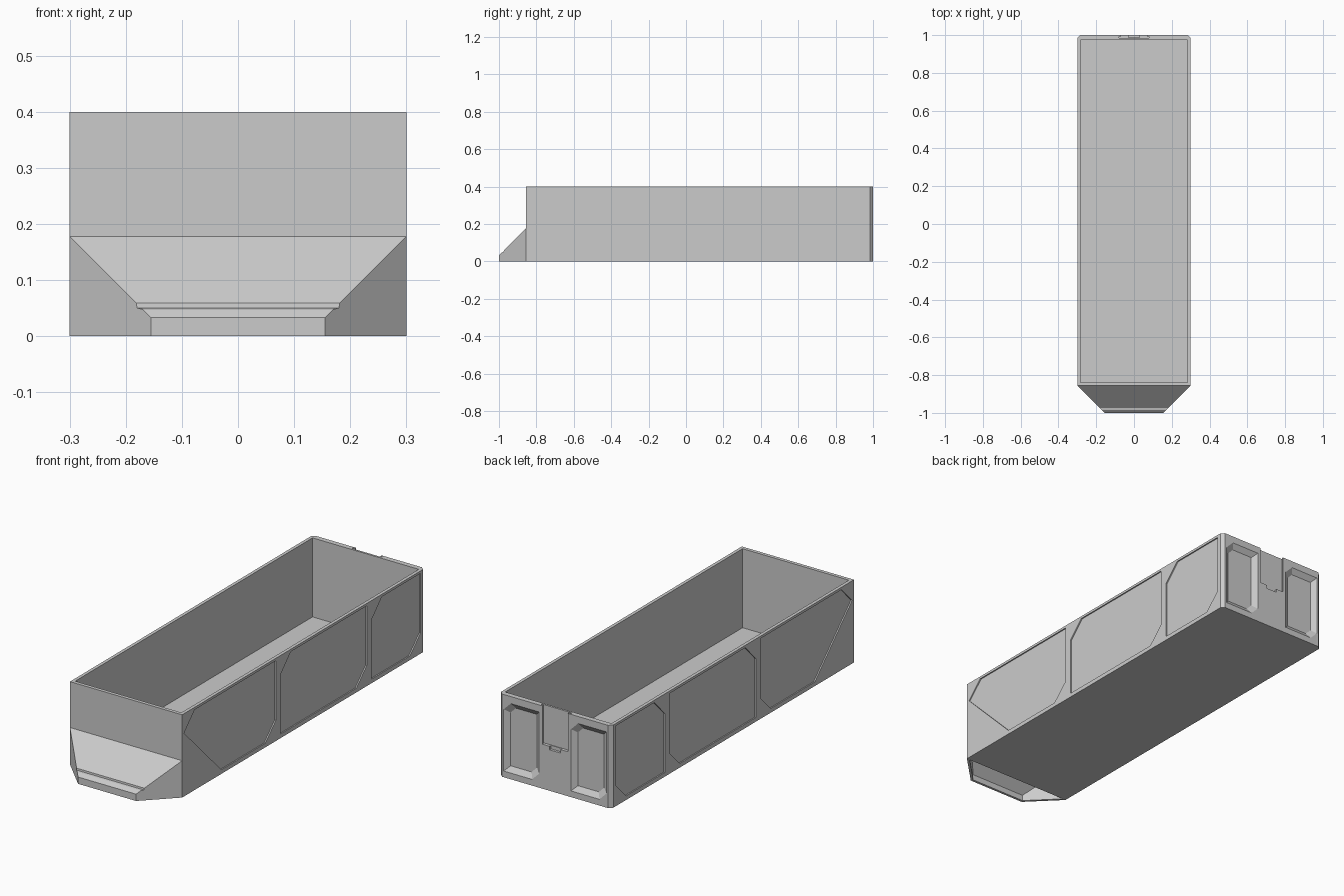
import bpy, bmesh

if "Cube" in bpy.data.objects:
    bpy.data.objects.remove(bpy.data.objects["Cube"])


def loft(name, ring_a, ring_b):
    """Closed solid between two matching rings of 3D points."""
    bm = bmesh.new()
    a = [bm.verts.new(p) for p in ring_a]
    b = [bm.verts.new(p) for p in ring_b]
    bm.faces.new(a)
    bm.faces.new(b)
    n = len(a)
    for i in range(n):
        j = (i + 1) % n
        bm.faces.new((a[i], a[j], b[j], b[i]))
    bmesh.ops.recalc_face_normals(bm, faces=bm.faces)
    me = bpy.data.meshes.new(name)
    bm.to_mesh(me)
    bm.free()
    ob = bpy.data.objects.new(name, me)
    bpy.context.collection.objects.link(ob)
    return ob


def cut(target, cutter):
    """Subtract the cutter from the target and delete the cutter."""
    cutter.hide_render = True
    mod = target.modifiers.new("cut", 'BOOLEAN')
    mod.operation = 'DIFFERENCE'
    mod.solver = 'EXACT'
    mod.object = cutter
    bpy.context.view_layer.objects.active = target
    bpy.ops.object.modifier_apply(modifier=mod.name)
    bpy.data.objects.remove(cutter, do_unlink=True)


def upright(name, pts, z0, z1):
    return loft(name, [(x, y, z0) for x, y in pts], [(x, y, z1) for x, y in pts])


W, FRONT, BACK, H = 0.3, -0.855, 1.0, 0.4

# bin body with chamfered back corners, hollowed from the top
c = 0.016
body = upright("bin_body", [(-W, FRONT), (W, FRONT), (W, BACK - c), (W - c, BACK),
                            (-W + c, BACK), (-W, BACK - c)], 0, H)
cut(body, upright("cavity", [(-0.284, -0.838), (0.284, -0.838),
                             (0.284, 0.975), (-0.284, 0.975)], 0.018, H + 0.1))

# shallow side panels, mirrored left and right
d = 0.006
panels = [[(-0.84, 0.305), (-0.76, 0.388), (-0.14, 0.388), (-0.14, 0.10),
           (-0.22, 0.02), (-0.555, 0.02)]]
for y0, y1 in ((-0.105, 0.555), (0.59, 0.965)):
    panels.append([(y0, 0.305), (y0 + 0.08, 0.388), (y1, 0.388), (y1, 0.10),
                   (y1 - 0.08, 0.02), (y0, 0.02)])
for s in (-1, 1):
    for pts in panels:
        cut(body, loft("panel", [(s * (W - d), y, z) for y, z in pts],
                       [(s * (W + 0.05), y, z) for y, z in pts]))


# two bevelled pockets in the back wall
def pocket_ring(cx, inset, y):
    x0, x1 = cx - 0.095 + inset, cx + 0.095 - inset
    z0, z1 = 0.03 + inset, 0.366 - inset
    k = 0.038 - 0.4 * inset
    return [(x0, y, z0 + k), (x0 + k, y, z0), (x1, y, z0),
            (x1, y, z1 - k), (x1 - k, y, z1), (x0, y, z1)]


depth, slope = 0.018, 0.025
for cx in (-0.18, 0.18):
    over = 0.1
    cut(body, loft("pocket", pocket_ring(cx, slope, BACK - depth),
                   pocket_ring(cx, -over * slope, BACK + over * depth)))

# dovetail slot in the middle of the back wall, with a small catch notch
cut(body, upright("slot", [(-0.08, 0.985), (0.08, 0.985), (0.08, 0.992), (0.068, 0.992),
                           (0.068, 1.05), (-0.068, 1.05), (-0.068, 0.992), (-0.08, 0.992)],
                  0.215, H + 0.05))
cut(body, upright("catch", [(-0.03, 0.988), (0.03, 0.988), (0.03, 1.05), (-0.03, 1.05)],
                  0.198, 0.23))


# tapered front grip, hollow underneath
def grip(name, profile, half_at_zero):
    rings = [[(s * (y + half_at_zero), y, z) for y, z in profile] for s in (-1, 1)]
    return loft(name, *rings)


front_grip = grip("front_grip", [(FRONT, 0), (-1, 0), (-1, 0.033), (-0.985, 0.048),
                                 (-0.975, 0.05), (-0.974, 0.059), (FRONT, 0.178)], 1.155)
cut(front_grip, grip("grip_hollow", [(-0.845, -0.02), (-0.988, -0.02),
                                     (-0.988, 0.028), (-0.845, 0.171)], 1.138))
